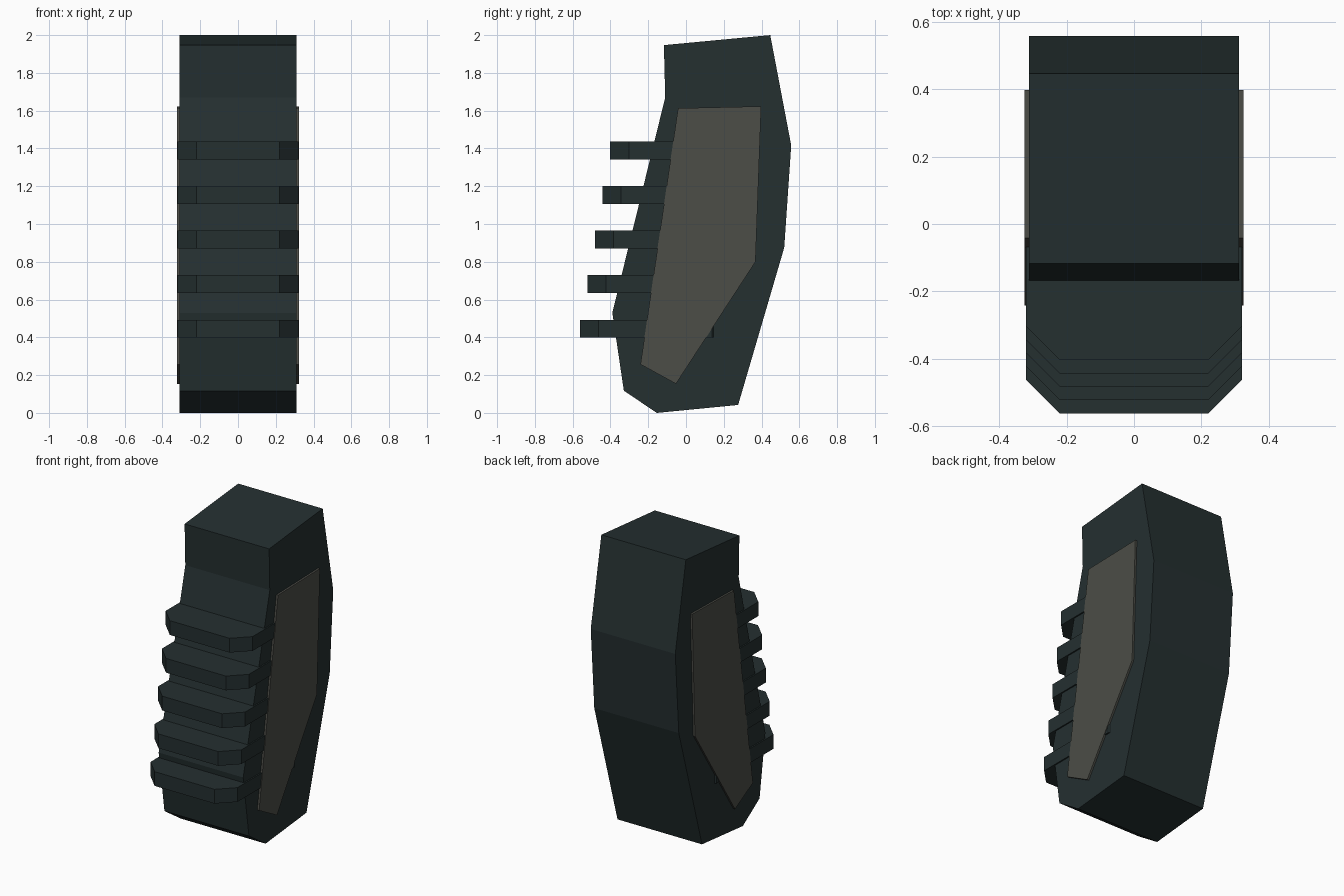
import bpy, bmesh
from mathutils import Vector

if "Cube" in bpy.data.objects:
    bpy.data.objects.remove(bpy.data.objects["Cube"])


def material(name, rgb):
    m = bpy.data.materials.new(name)
    m.diffuse_color = (*rgb, 1)
    m.use_nodes = True
    m.node_tree.nodes["Principled BSDF"].inputs["Base Color"].default_value = m.diffuse_color
    return m


def prism(name, base, offset, mat):
    """Extrude a closed outline of 3D points along an offset."""
    bm = bmesh.new()
    face = bm.faces.new([bm.verts.new(p) for p in base])
    new = bmesh.ops.extrude_face_region(bm, geom=[face], use_keep_orig=True)["geom"]
    moved = [v for v in new if isinstance(v, bmesh.types.BMVert)]
    bmesh.ops.translate(bm, verts=moved, vec=Vector(offset))
    bmesh.ops.recalc_face_normals(bm, faces=bm.faces)
    mesh = bpy.data.meshes.new(name)
    bm.to_mesh(mesh)
    bm.free()
    mesh.materials.append(mat)
    obj = bpy.data.objects.new(name, mesh)
    bpy.context.collection.objects.link(obj)
    return obj


dark = material("dark slate", (0.018, 0.029, 0.030))
grey = material("warm grey", (0.072, 0.074, 0.063))

# Grip body: side profile (y, z) extruded across x
BODY = [(-0.117, 1.947), (0.446, 2.0), (0.557, 1.416), (0.52, 0.875),
        (0.276, 0.042), (-0.154, 0.0), (-0.329, 0.117), (-0.39, 0.53),
        (-0.11, 1.67)]
W = 0.311
prism("grip_body", [(-W, y, z) for y, z in BODY], (2 * W, 0, 0), dark)

# Raised side panels, mirrored left and right
PANEL = [(-0.042, 1.613), (0.398, 1.623), (0.368, 0.80), (-0.053, 0.154),
         (-0.241, 0.257)]
for side, name in ((1, "right_panel"), (-1, "left_panel")):
    prism(name, [(side * 0.306, y, z) for y, z in PANEL], (side * 0.018, 0, 0), grey)

# Finger ribs: chamfered slabs stepping forward towards the bottom
R, C = 0.32, 0.10
for i in range(5):
    front = -0.403 - 0.0398 * i
    back = front + 0.80
    z = 1.342 - 0.236 * i
    outline = [(-R + C, front), (R - C, front), (R, front + C), (R, back - C),
               (R - C, back), (-R + C, back), (-R, back - C), (-R, front + C)]
    prism(f"finger_rib_{i + 1}", [(x, y, z) for x, y in outline], (0, 0, 0.095), dark)
